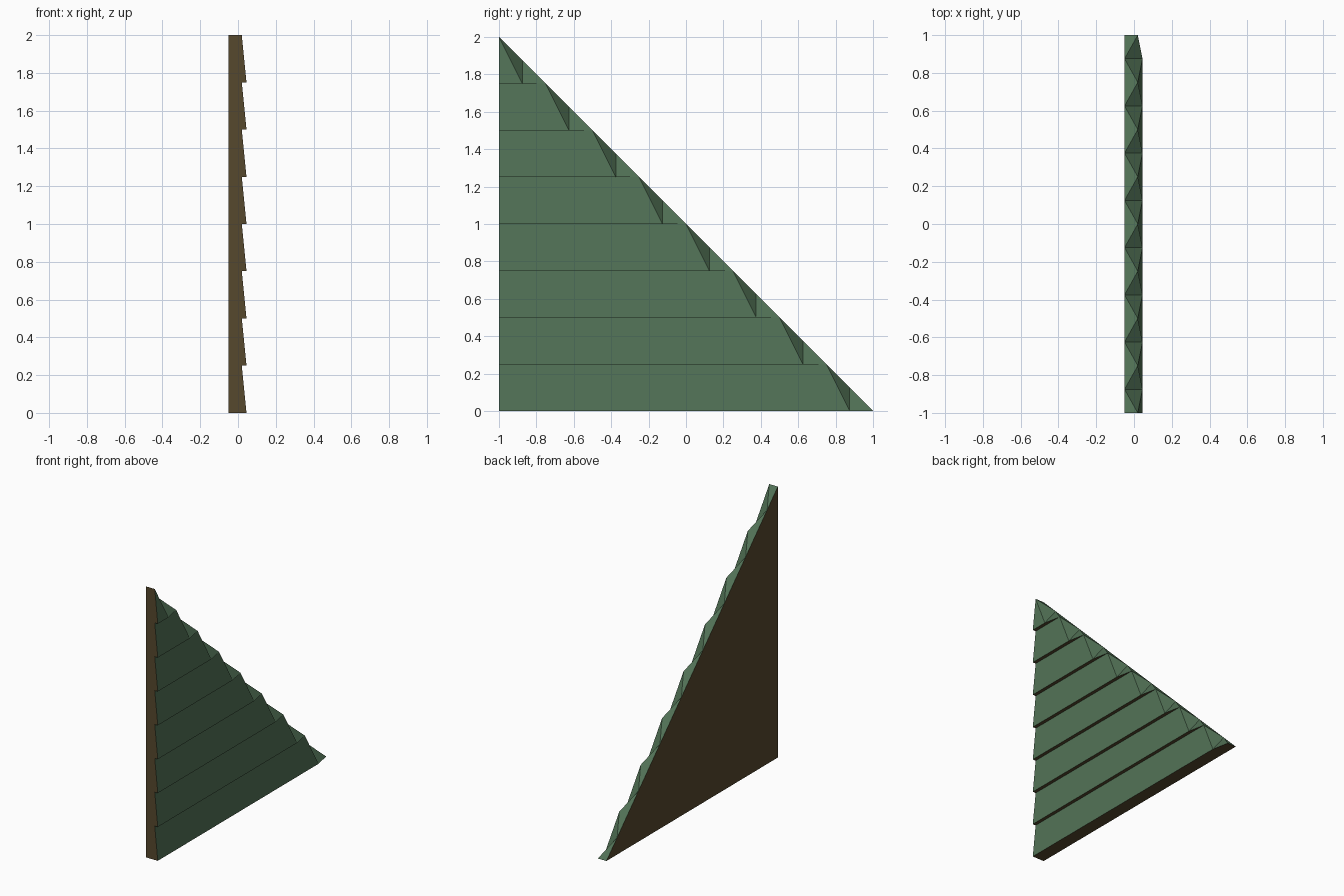
import bpy, bmesh

if "Cube" in bpy.data.objects:
    bpy.data.objects.remove(bpy.data.objects["Cube"])

N, H = 8, 0.25                        # number of boards, board height
BACK, TOP, LIP = -0.05, 0.02, 0.045   # x of back, board top, board lower lip


def material(name, rgb):
    m = bpy.data.materials.new(name)
    m.diffuse_color = (*rgb, 1)
    m.use_nodes = True
    m.node_tree.nodes["Principled BSDF"].inputs["Base Color"].default_value = m.diffuse_color
    return m


bm = bmesh.new()


def face(*pts):
    # skip repeated corners (the top board tapers to a point)
    unique = list(dict.fromkeys(pts))
    bm.faces.new([bm.verts.new(p) for p in unique])


def tip(k):                           # outer end of the seam under board k
    return (TOP, 1 - H * k, H * k)


def nick(k):                          # chamfer point on the back slope edge
    return (BACK, 1 - H * (k + 0.5), H * (k + 0.5))


for k in range(N):
    z0, z1 = H * k, H * (k + 1)
    a, c, m = tip(k + 1), tip(k), nick(k)
    b = (LIP, 1 - H * (k + 0.5), z0)
    lip, top = (LIP, -1, z0), (TOP, -1, z1)
    # sloping board front
    face(lip, b, a, top)
    # faceted cut at the slope end
    face(a, b, m)
    face(b, c, m)
    # slope surface between neighbouring cuts
    if k < N - 1:
        face(m, a, nick(k + 1))
    # underside of the lip
    if k:
        face((TOP, -1, z0), c, b, lip)
    # upright end
    face((BACK, -1, z0), lip, top, (BACK, -1, z1))

# slope surface at the two extremes
face((BACK, 1, 0), tip(0), nick(0))
face((BACK, -1, 2), tip(N), nick(N - 1))
# base
face((BACK, -1, 0), (BACK, 1, 0), tip(0), (LIP, 1 - H / 2, 0), (LIP, -1, 0))
# back
face((BACK, -1, 0), (BACK, -1, 2), *[nick(k) for k in reversed(range(N))], (BACK, 1, 0))

bmesh.ops.remove_doubles(bm, verts=bm.verts, dist=1e-5)
bmesh.ops.recalc_face_normals(bm, faces=bm.faces)
# bare wood on back, base, lips and upright end; paint elsewhere
for f in bm.faces:
    f.normal_update()
    f.material_index = int(min(f.normal) < -0.9)

mesh = bpy.data.meshes.new("gable_siding")
bm.to_mesh(mesh)
bm.free()
mesh.materials.append(material("green paint", (0.084, 0.168, 0.093)))
mesh.materials.append(material("brown wood", (0.093, 0.065, 0.026)))
obj = bpy.data.objects.new("gable_siding", mesh)
bpy.context.collection.objects.link(obj)
